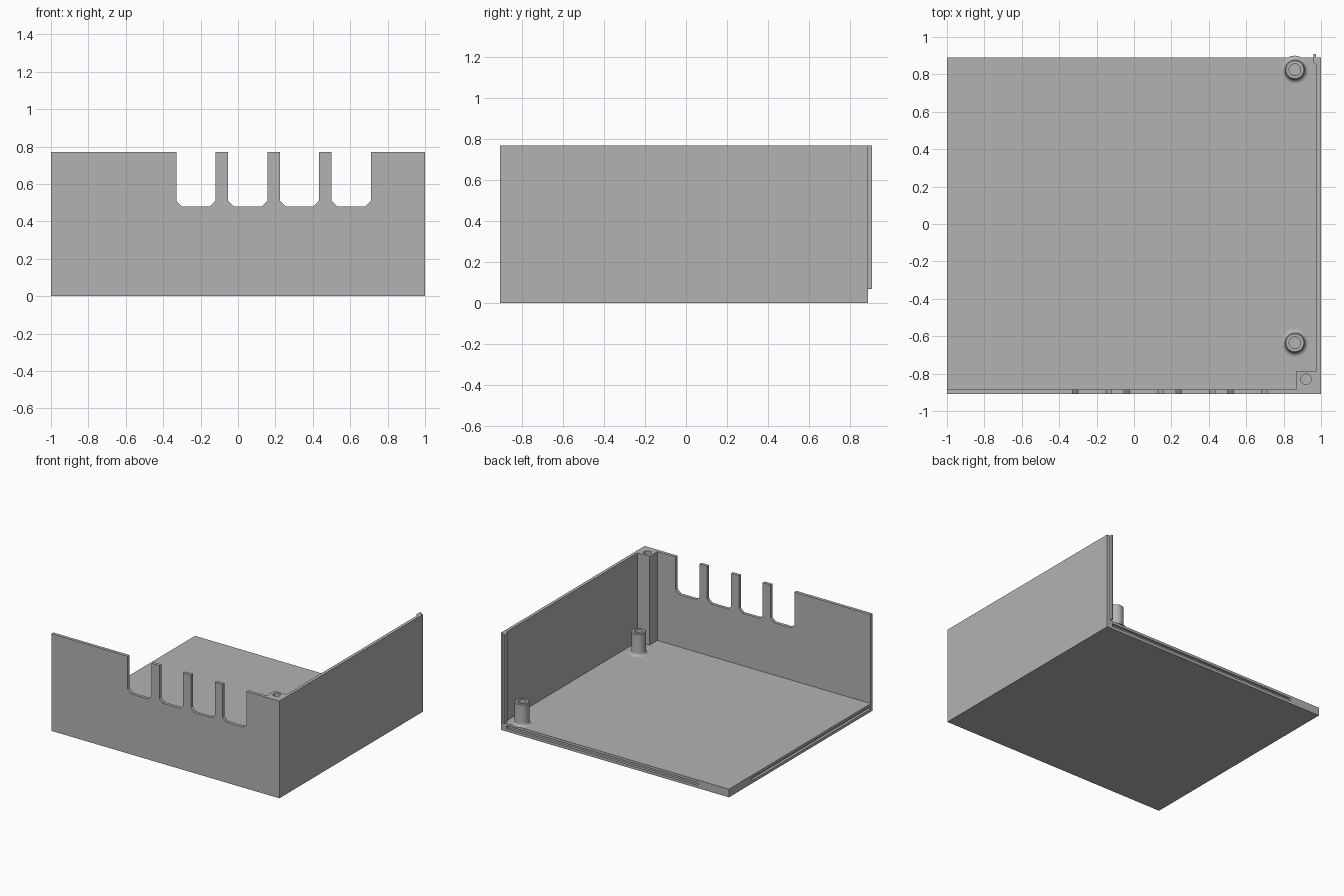
import bpy, bmesh, math
from mathutils import Vector

if "Cube" in bpy.data.objects:
    bpy.data.objects.remove(bpy.data.objects["Cube"], do_unlink=True)

grey = bpy.data.materials.new("plain grey")
grey.use_nodes = True
COLOUR = (0.45, 0.45, 0.45, 1)
grey.diffuse_color = COLOUR
grey.node_tree.nodes["Principled BSDF"].inputs["Base Color"].default_value = COLOUR

FLOOR, TOP = 0.065, 0.77
FRONT, BACK = -0.91, 0.89
WALL = 0.025


def finish(name, bm):
    bmesh.ops.recalc_face_normals(bm, faces=bm.faces[:])
    mesh = bpy.data.meshes.new(name)
    bm.to_mesh(mesh)
    bm.free()
    mesh.materials.append(grey)
    obj = bpy.data.objects.new(name, mesh)
    bpy.context.collection.objects.link(obj)
    return obj


def prism(name, points, lo, hi, axis="z"):
    """Extrude an outline along z (points are x, y) or y (points are x, z)."""
    bm = bmesh.new()
    place = (lambda a, b: (a, b, lo)) if axis == "z" else (lambda a, b: (a, lo, b))
    face = bm.faces.new([bm.verts.new(place(*p)) for p in points])
    shift = Vector((0, 0, hi - lo)) if axis == "z" else Vector((0, hi - lo, 0))
    top = bmesh.ops.extrude_face_region(bm, geom=[face])["geom"]
    bmesh.ops.translate(bm, vec=shift, verts=[v for v in top if isinstance(v, bmesh.types.BMVert)])
    return finish(name, bm)


def rect(x0, x1, y0, y1):
    return [(x0, y0), (x1, y0), (x1, y1), (x0, y1)]


def lathe(name, profile, x, y, steps=32):
    bm = bmesh.new()
    verts = [bm.verts.new((r, 0, z)) for r, z in profile]
    edges = [bm.edges.new(pair) for pair in zip(verts, verts[1:])]
    bmesh.ops.spin(bm, geom=verts + edges, cent=(0, 0, 0), axis=(0, 0, 1),
                   angle=math.tau, steps=steps, use_duplicate=False)
    bmesh.ops.remove_doubles(bm, verts=bm.verts[:], dist=1e-5)
    obj = finish(name, bm)
    obj.location = (x, y, 0)
    return obj


def smooth(obj):
    bpy.ops.object.select_all(action="DESELECT")
    obj.select_set(True)
    bpy.context.view_layer.objects.active = obj
    bpy.ops.object.shade_smooth_by_angle(angle=math.radians(35))


def cut(target, cutter):
    cutter.hide_render = True
    cutter.hide_set(True)
    mod = target.modifiers.new(cutter.name, "BOOLEAN")
    mod.operation, mod.solver, mod.object = "DIFFERENCE", "EXACT", cutter


# Shell: floor, front wall, right-hand wall and corner post in one block
shell = prism("case_shell", rect(-1, 1, FRONT, BACK), 0, TOP)
inside = [(-1.2, FRONT + WALL), (0.87, FRONT + WALL), (0.87, -0.785),
          (1 - WALL, -0.785), (1 - WALL, 1.2), (-1.2, 1.2)]
cut(shell, prism("interior_cutter", inside, FLOOR, 1))

# Four port slots with chamfered lower corners
SLOT, CH, SILL = 0.21, 0.03, 0.48
for i in range(4):
    a = -0.33 + i * 0.277
    b = a + SLOT
    outline = [(a, 1), (a, SILL + CH), (a + CH, SILL), (b - CH, SILL), (b, SILL + CH), (b, 1)]
    cut(shell, prism(f"slot_cutter_{i + 1}", outline, -1, FRONT + WALL + 0.02, "y"))

# Grooves in the open floor edges
cut(shell, prism("back_groove_cutter", rect(-0.73, 0.95, BACK - 0.02, 1), 0.022, 0.045))
cut(shell, prism("side_groove_cutter", rect(-1.1, -0.98, -0.885, 0.6), 0.022, 0.045))

# Screw hole in the corner post
hole = lathe("screw_hole_cutter", [(0, 0.45), (0.028, 0.45), (0.028, 0.9), (0, 0.9)], 0.92, -0.83)
cut(shell, hole)

# Tongue along the back end of the side wall
tongue = [(0.977, 0.848), (0.96, 0.865), (0.96, 0.91), (0.973, 0.91), (0.973, BACK), (0.977, BACK)]
prism("wall_tongue", tongue, FLOOR + 0.003, TOP)

# Hollow standoffs with a fillet at the base
R, BORE, FILLET, HEIGHT = 0.053, 0.031, 0.022, 0.24
profile = [(BORE, FLOOR + 0.001), (BORE, HEIGHT), (R - 0.005, HEIGHT), (R, HEIGHT - 0.005)]
for k in range(6):
    t = math.radians(18 * k)
    profile.append((R + FILLET * (1 - math.cos(t)), FLOOR + FILLET * (1 - math.sin(t))))
for label, y in (("front", -0.635), ("back", 0.825)):
    smooth(lathe(f"{label}_standoff", profile, 0.86, y))
